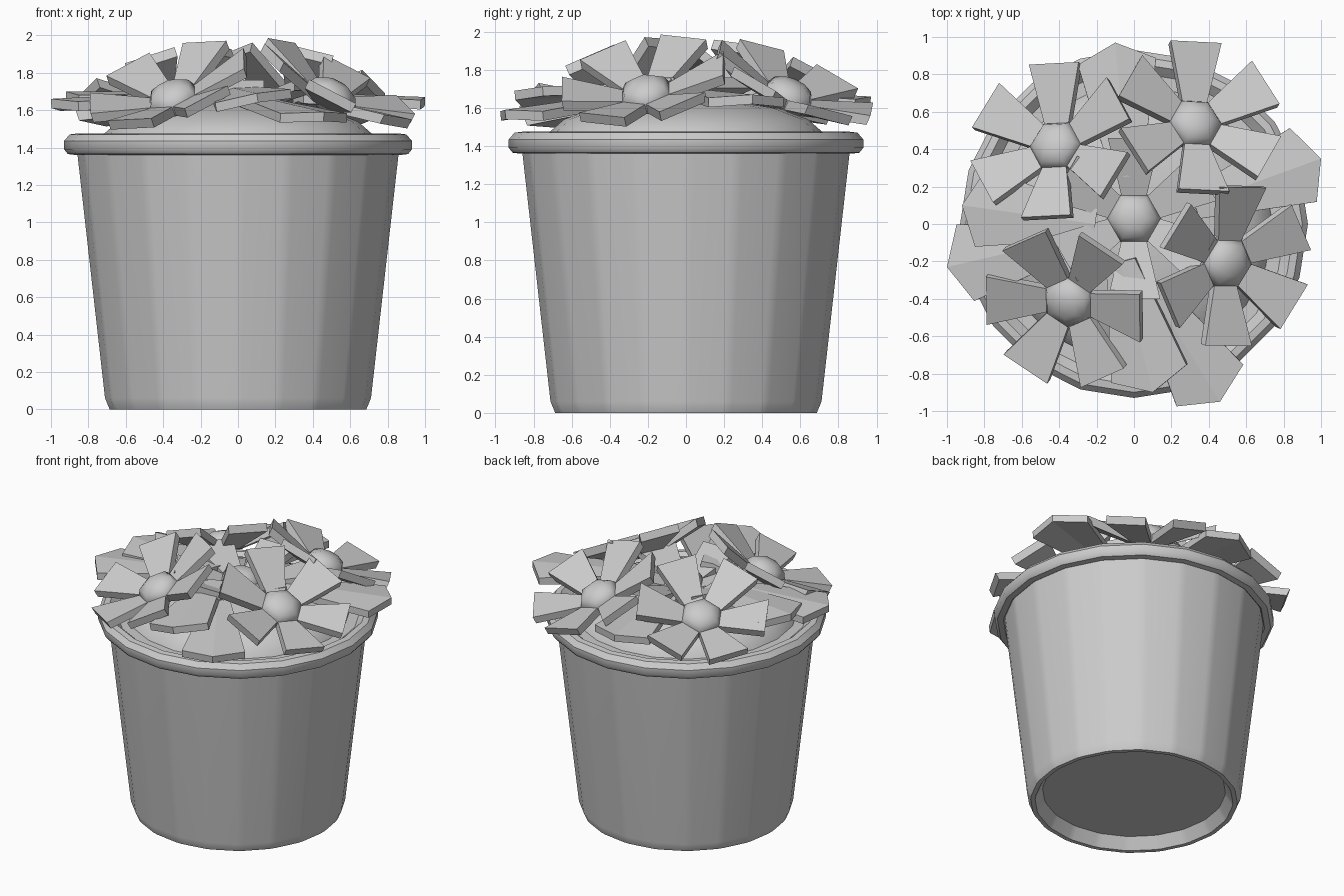
import bpy, bmesh
from math import radians, cos, sin, pi
from mathutils import Matrix, Vector

cube = bpy.data.objects.get("Cube")
if cube:
    bpy.data.objects.remove(cube, do_unlink=True)

grey = bpy.data.materials.new("plain grey")
grey.use_nodes = True
grey.diffuse_color = (0.6, 0.6, 0.6, 1)
grey.node_tree.nodes["Principled BSDF"].inputs["Base Color"].default_value = (0.6, 0.6, 0.6, 1)


def finish(bm, name, matrix=None, smooth=None):
    bmesh.ops.recalc_face_normals(bm, faces=bm.faces)
    mesh = bpy.data.meshes.new(name)
    bm.to_mesh(mesh)
    bm.free()
    mesh.materials.append(grey)
    obj = bpy.data.objects.new(name, mesh)
    bpy.context.collection.objects.link(obj)
    if matrix:
        obj.matrix_world = matrix
    if smooth:
        bpy.ops.object.select_all(action='DESELECT')
        obj.select_set(True)
        bpy.context.view_layer.objects.active = obj
        bpy.ops.object.shade_smooth_by_angle(angle=radians(smooth))
    return obj


def lathe(bm, profile, angles, scale=1.0):
    """Revolve (radius, height) points; a zero radius closes the end."""
    rings = []
    for r, z in profile:
        if r == 0:
            rings.append([bm.verts.new((0, 0, z))])
        else:
            rings.append([bm.verts.new((r * scale * cos(a), r * scale * sin(a), z)) for a in angles])
    n = len(angles)
    for lower, upper in zip(rings, rings[1:]):
        for i in range(n):
            j = (i + 1) % n
            quad = [lower[i % len(lower)], lower[j % len(lower)],
                    upper[j % len(upper)], upper[i % len(upper)]]
            face = bm.faces.new(list(dict.fromkeys(quad)))
            face.smooth = True


def slab(bm, points, thickness, turn=0):
    """Extrude an outline downwards into a solid plate."""
    spin = Matrix.Rotation(turn, 3, 'Z')
    top = [bm.verts.new(spin @ Vector(p)) for p in points]
    low = [bm.verts.new(v.co - Vector((0, 0, thickness))) for v in top]
    bm.faces.new(top)
    bm.faces.new(low[::-1])
    for i in range(len(top)):
        j = (i + 1) % len(top)
        bm.faces.new((top[i], low[i], low[j], top[j]))


def ring(n):
    return [2 * pi * i / n for i in range(n)]


# Pot: twenty flat panels with softened corners
corners = [a + radians(s) for a in ring(20) for s in (-2, 2)]
bm = bmesh.new()
lathe(bm, [(0, 0.08), (0.61, 0.08), (0.66, 0), (0.69, 0), (0.715, 0.06), (0.865, 1.38)],
      corners, cos(radians(9)) / cos(radians(7)))
pot = finish(bm, "pot", smooth=35)
pot.modifiers.new("panel shading", 'WEIGHTED_NORMAL').keep_sharp = True

# Rolled rim
bm = bmesh.new()
lathe(bm, [(0.84, 1.38), (0.87, 1.36), (0.91, 1.365), (0.93, 1.39), (0.93, 1.435),
           (0.9, 1.47), (0.86, 1.475), (0.81, 1.43), (0.7, 1.43)], ring(20))
finish(bm, "rim", smooth=40)

# Soil mound
bm = bmesh.new()
lathe(bm, [(0.75, 1.41), (0.72, 1.47), (0.64, 1.54), (0.48, 1.6), (0.25, 1.635), (0, 1.645)], ring(20))
finish(bm, "soil_mound", smooth=60)


# Flowers: six flared petals around a hexagonal domed centre
def flower(name, x, y, z, phase, tilt, towards):
    t = radians(towards)
    place = (Matrix.Translation((x, y, z))
             @ Matrix.Rotation(radians(tilt), 4, (-sin(t), cos(t), 0))
             @ Matrix.Rotation(radians(phase), 4, 'Z'))
    bm = bmesh.new()
    for k in range(6):
        slab(bm, [(0.11, -0.065, 0), (0.43, -0.14, 0.1), (0.43, 0.14, 0.1), (0.11, 0.065, 0)],
             0.055, k * pi / 3)
    finish(bm, name + "_petals", place)
    bm = bmesh.new()
    lathe(bm, [(0, -0.06), (0.14, -0.055), (0.145, 0), (0.12, 0.045), (0.065, 0.075), (0, 0.08)],
          [a + pi / 6 for a in ring(6)])
    finish(bm, name + "_centre", place, smooth=62)


flower("back_right_flower", -0.42, 0.42, 1.67, 30, 26, 135)
flower("back_left_flower", 0.33, 0.54, 1.67, 30, 27, 58)
flower("front_left_flower", 0.5, -0.21, 1.68, 27, 29, -22)
flower("front_right_flower", -0.35, -0.42, 1.67, -3, 29, -128)
flower("middle_flower", 0, 0.03, 1.66, 30, 0, 0)


# Leaves: thick pentagons creased along the middle, placed by the tip
def leaf(name, tip, heading, pitch, roll=0):
    bm = bmesh.new()
    for side in (-1, 1):
        slab(bm, [(0, 0, 0), (-0.1, 0.21 * side, -0.02), (-0.72, 0.08 * side, -0.01), (-0.72, 0, 0)], 0.05)
    place = (Matrix.Translation(tip) @ Matrix.Rotation(radians(heading), 4, 'Z')
             @ Matrix.Rotation(radians(pitch), 4, 'Y') @ Matrix.Rotation(radians(roll), 4, 'X'))
    finish(bm, name, place)


leaf("right_leaf", (-1, -0.23, 1.66), 193, 3)
leaf("right_upper_leaf", (-0.92, 0.1, 1.7), 172, 0)
leaf("left_leaf", (1, 0.35, 1.67), 20, 2)
leaf("back_leaf", (-0.1, 0.97, 1.66), 95, 3)
leaf("front_left_leaf", (0.46, -0.95, 1.59), -58, 7)
leaf("front_leaf", (0.1, -0.9, 1.69), -76, 3, 10)
